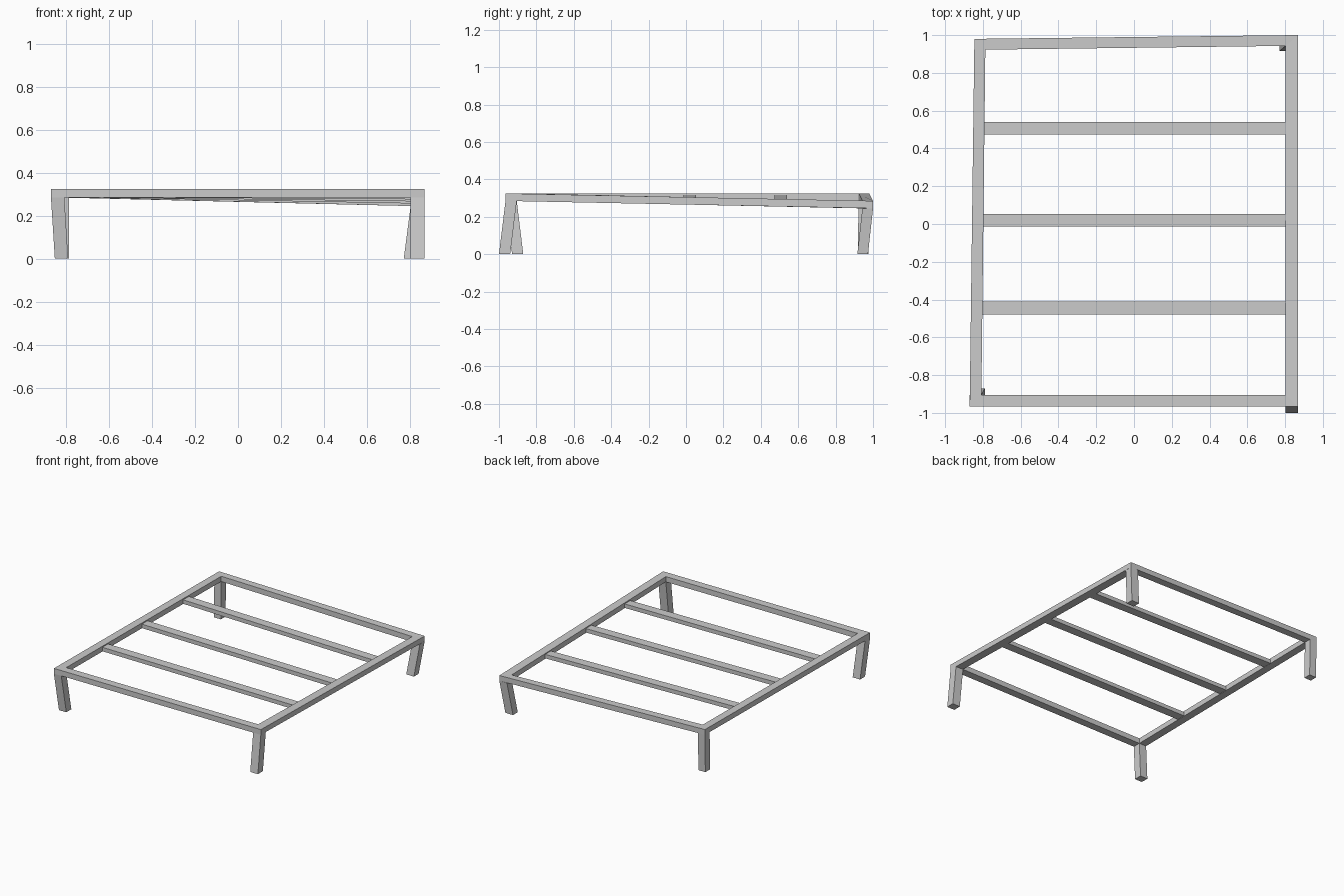
import bpy
import bmesh

cube = bpy.data.objects.get("Cube")
if cube:
    bpy.data.objects.remove(cube, do_unlink=True)

grey = bpy.data.materials.new("grey_metal")
grey.use_nodes = True
colour = (0.6, 0.6, 0.6, 1)
grey.diffuse_color = colour
grey.node_tree.nodes["Principled BSDF"].inputs["Base Color"].default_value = colour


def prism(name, start, end):
    """Join two matching four-point end sections into a closed bar."""
    bm = bmesh.new()
    a = [bm.verts.new(p) for p in start]
    b = [bm.verts.new(p) for p in end]
    bm.faces.new(a)
    bm.faces.new(b[::-1])
    for i in range(4):
        j = (i + 1) % 4
        bm.faces.new((a[i], b[i], b[j], a[j]))
    bmesh.ops.recalc_face_normals(bm, faces=bm.faces)
    mesh = bpy.data.meshes.new(name)
    bm.to_mesh(mesh)
    bm.free()
    mesh.materials.append(grey)
    obj = bpy.data.objects.new(name, mesh)
    bpy.context.collection.objects.link(obj)


def section(p, q, top, thick):
    """Upright end section between two plan points."""
    return [(*p, top), (*q, top), (*q, top - thick), (*p, top - thick)]


RAIL, SLAT = 0.04, 0.03

# Corners: outer plan point, inner plan point, top height, foot offset
corners = {
    "front_right": ((-0.87, -0.965), (-0.808, -0.905), 0.325, (0.018, 0.035)),
    "front_left": ((0.867, -0.965), (0.803, -0.905), 0.325, (0, -0.035)),
    "back_left": ((0.867, 1.0), (0.803, 0.943), 0.285, (-0.032, -0.027)),
    "back_right": ((-0.845, 0.98), (-0.787, 0.923), 0.325, (0, -0.005)),
}

# Mitred rails around the frame
names = list(corners)
for i, side in enumerate(("front", "left", "back", "right")):
    ends = [corners[names[k % 4]] for k in (i, i + 1)]
    prism(side + "_rail", *[section(o, n, z, RAIL) for o, n, z, _ in ends])

# Splayed legs under the corners
for name, (o, n, z, (dx, dy)) in corners.items():
    plan = [o, (n[0], o[1]), n, (o[0], n[1])]
    prism(name + "_leg",
          [(x, y, z - RAIL) for x, y in plan],
          [(x + dx, y + dy, 0) for x, y in plan])

# Cross slats, following the sagging left rail
for name, y in (("front", -0.445), ("middle", 0.02), ("back", 0.507)):
    left_top = 0.317 - 0.04 * (y + 0.965) / 1.965
    prism(name + "_slat",
          section((-0.81, y - 0.034), (-0.81, y + 0.034), 0.317, SLAT),
          section((0.81, y - 0.034), (0.81, y + 0.034), left_top, SLAT))
